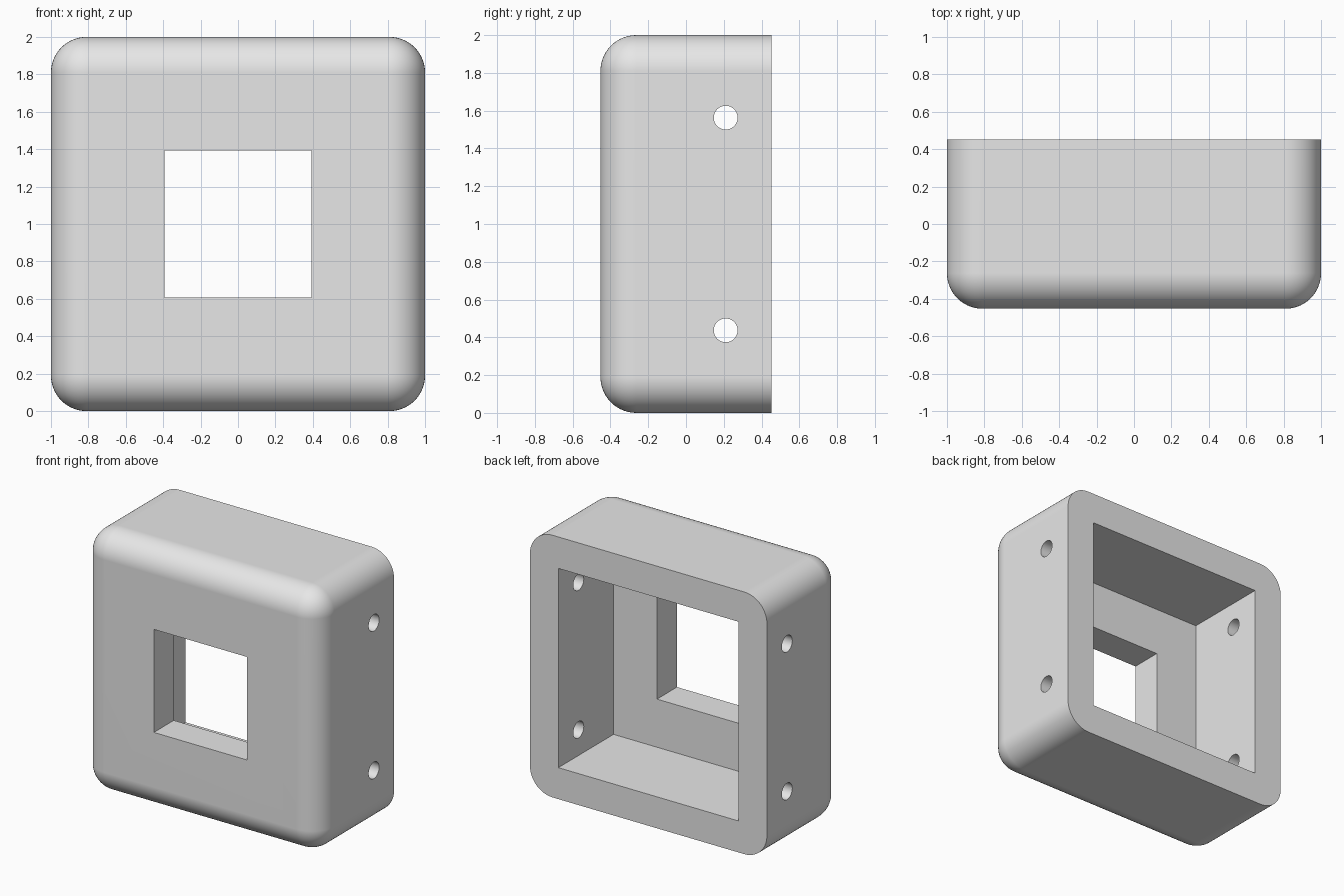
import bpy
import bmesh
import math
from mathutils import Matrix, Vector

if "Cube" in bpy.data.objects:
    bpy.data.objects.remove(bpy.data.objects["Cube"], do_unlink=True)

HALF_DEPTH = 0.453
ROUND = 0.19
FLOOR_Y = -0.212      # inner face of the front wall
CAVITY = 0.76         # half width of the rear cavity
WINDOW = 0.393        # half width of the front window

grey = bpy.data.materials.new("plain grey")
grey.use_nodes = True
colour = (0.8, 0.8, 0.8, 1)
grey.diffuse_color = colour
grey.node_tree.nodes["Principled BSDF"].inputs["Base Color"].default_value = colour


def finish(bm, name):
    mesh = bpy.data.meshes.new(name)
    bm.to_mesh(mesh)
    bm.free()
    mesh.materials.append(grey)
    obj = bpy.data.objects.new(name, mesh)
    bpy.context.collection.objects.link(obj)
    return obj


def box(low, high):
    low, high = Vector(low), Vector(high)
    bm = bmesh.new()
    bmesh.ops.create_cube(bm, size=1)
    bmesh.ops.scale(bm, vec=high - low, verts=bm.verts)
    bmesh.ops.translate(bm, vec=(low + high) / 2, verts=bm.verts)
    return bm


# Housing: every edge rounded except those of the flat back
bm = box((-1, -HALF_DEPTH, 0), (1, HALF_DEPTH, 2))
edges = [e for e in bm.edges if any(v.co.y < 0 for v in e.verts)]
bmesh.ops.bevel(bm, geom=edges, offset=ROUND, offset_type='OFFSET',
                segments=14, profile=0.5, affect='EDGES')
housing = finish(bm, "housing")

# Cutters: rear cavity, front window and side screw holes
cutters = [
    finish(box((-CAVITY, FLOOR_Y, 1 - CAVITY), (CAVITY, 1, 1 + CAVITY)), "cavity_cutter"),
    finish(box((-WINDOW, -1, 1 - WINDOW), (WINDOW, 0, 1 + WINDOW)), "window_cutter"),
]
for z in (0.437, 1.563):
    bm = bmesh.new()
    bmesh.ops.create_cone(bm, cap_ends=True, segments=48, radius1=0.063,
                          radius2=0.063, depth=3,
                          matrix=Matrix.Translation((0, 0.21, z))
                          @ Matrix.Rotation(math.pi / 2, 4, 'Y'))
    cutters.append(finish(bm, "screw_hole_cutter"))

bpy.ops.object.select_all(action='DESELECT')
bpy.context.view_layer.objects.active = housing
housing.select_set(True)
for cutter in cutters:
    cutter.hide_render = True
    mod = housing.modifiers.new("cut", 'BOOLEAN')
    mod.operation = 'DIFFERENCE'
    mod.solver = 'EXACT'
    mod.object = cutter
    bpy.ops.object.modifier_apply(modifier=mod.name)
    bpy.data.objects.remove(cutter, do_unlink=True)

# Smooth rounds with crisp cut edges and flat walls
bpy.ops.object.shade_smooth_by_angle(angle=math.radians(30))
weighted = housing.modifiers.new("flat walls", 'WEIGHTED_NORMAL')
weighted.keep_sharp = True
